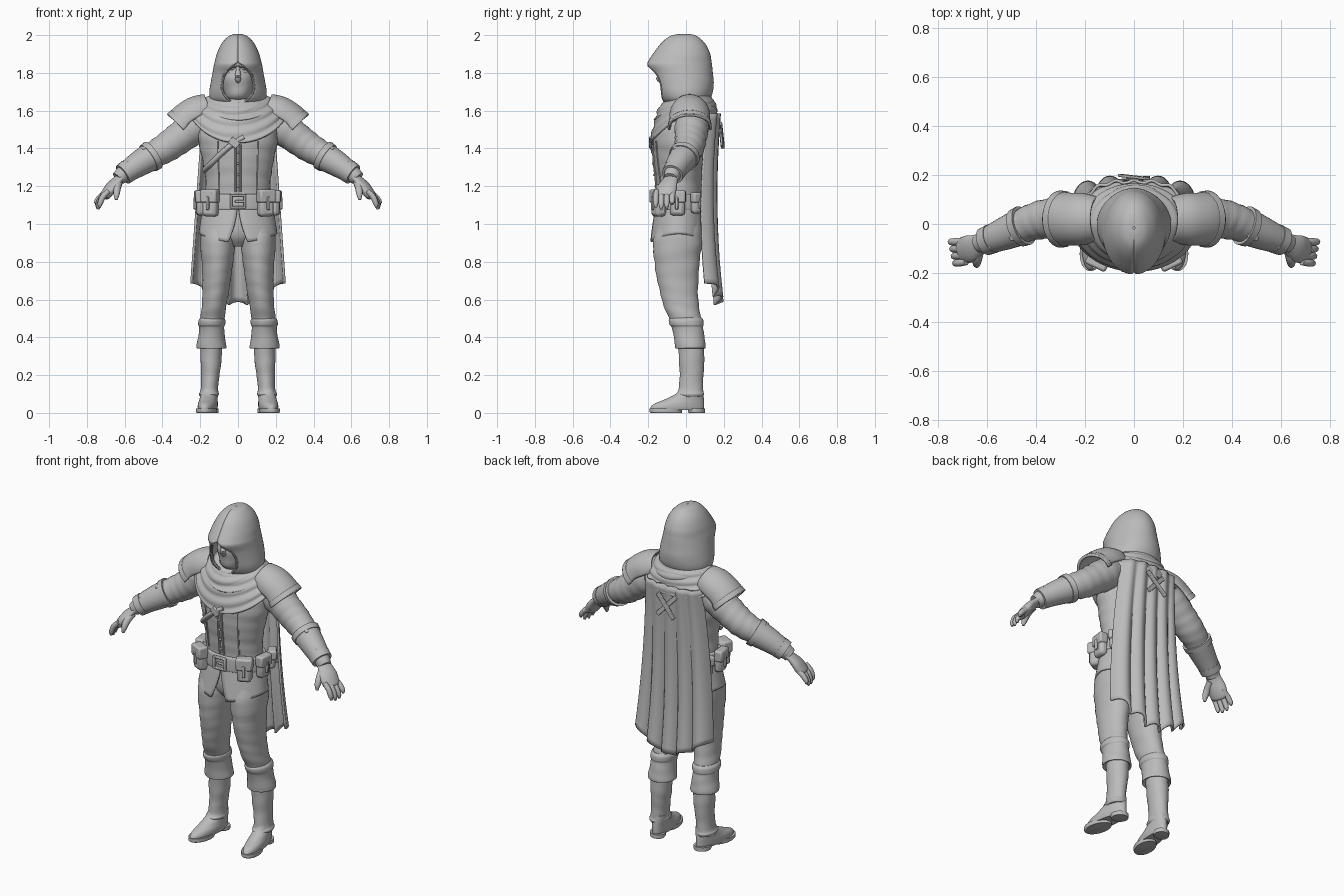
import bpy, bmesh
from math import sin, cos, pi, tau
from mathutils import Vector, Euler

if "Cube" in bpy.data.objects:
    bpy.data.objects.remove(bpy.data.objects["Cube"])

grey = bpy.data.materials.new("clay_grey")
grey.use_nodes = True
grey.diffuse_color = (0.5, 0.5, 0.5, 1)
grey.node_tree.nodes["Principled BSDF"].inputs["Base Color"].default_value = (0.5, 0.5, 0.5, 1)


def finish(name, bm, mirror=False, thick=0, bevel=0):
    bmesh.ops.remove_doubles(bm, verts=bm.verts, dist=0.0003)
    bmesh.ops.recalc_face_normals(bm, faces=bm.faces)
    me = bpy.data.meshes.new(name)
    bm.to_mesh(me)
    bm.free()
    me.materials.append(grey)
    me.polygons.foreach_set("use_smooth", [True] * len(me.polygons))
    me.set_sharp_from_angle(angle=0.75)
    ob = bpy.data.objects.new(name, me)
    bpy.context.collection.objects.link(ob)
    if thick:
        mod = ob.modifiers.new("thickness", "SOLIDIFY")
        mod.thickness, mod.offset = thick, 0
    if bevel:
        mod = ob.modifiers.new("bevel", "BEVEL")
        mod.width, mod.segments = bevel, 2
    if mirror:
        ob.modifiers.new("mirror", "MIRROR").use_mirror_merge = False
    return ob


def loft(name, rows, closed=True, cap=True, **kw):
    bm = bmesh.new()
    grid = [[bm.verts.new(p) for p in row] for row in rows]
    n = len(rows[0])
    for a, b in zip(grid, grid[1:]):
        for i in range(n if closed else n - 1):
            j = (i + 1) % n
            bm.faces.new((a[i], a[j], b[j], b[i]))
    if cap and closed:
        bm.faces.new(grid[0])
        bm.faces.new(grid[-1])
    return finish(name, bm, **kw)


def spline(keys, k=5):
    """Smooth in-between values for a list of key tuples."""
    out = []
    for i in range(len(keys) - 1):
        p0, p1, p2, p3 = (keys[min(max(i + d, 0), len(keys) - 1)] for d in (-1, 0, 1, 2))
        for s in range(k):
            t = s / k
            out.append([b + 0.5 * t * (c - a + t * (2 * a - 5 * b + 4 * c - d + t * (3 * (b - c) + d - a)))
                        for a, b, c, d in zip(p0, p1, p2, p3)])
    return out + [list(keys[-1])]


def ring(z, cx, rx, yf, yb, fold=0, gap=0, n=40, toe=0):
    """Horizontal section; the angle starts at the front, gap opens it there."""
    cy, ry, pts = (yf + yb) / 2, (yb - yf) / 2, []
    for i in range(n):
        a = tau * i / n if not gap else gap + (tau - 2 * gap) * i / (n - 1)
        k = 1 + fold * (sin(z * 75 + 2 * sin(a + z * 9)) + 0.6 * sin(z * 41 - 3 * cos(a)))
        y = cy - ry * k * cos(a)
        pts.append((cx + rx * k * sin(a) - toe * y, y, z))
    return pts


def column(name, keys, fold=0, toe=0, **kw):
    return loft(name, [ring(*k, fold=fold, toe=toe) for k in spline(keys)], **kw)


def tube(name, keys, flat=1, fold=0, n=20, arc=pi, k=5, **kw):
    """Sweep along keys of x, y, z, radius; flat scales the vertical thickness."""
    pts = spline(keys, k)
    pos = [Vector(p[:3]) for p in pts]
    rows = []
    for i, p in enumerate(pts):
        t = (pos[min(i + 1, len(pos) - 1)] - pos[max(i - 1, 0)]).normalized()
        side = t.cross(Vector((0, 0, 1))).normalized()
        up = side.cross(t)
        row = []
        for j in range(n):
            a = tau * j / n if arc == pi else -arc + 2 * arc * j / (n - 1)
            r = p[3] * (1 + fold * sin(i * 1.9 + 2 * sin(a)))
            row.append(pos[i] + up * (r * flat * cos(a)) + side * (r * sin(a)))
        rows.append(row)
    return loft(name, rows, closed=arc == pi, **kw)


def box(name, loc, size, rot=(0, 0, 0), bevel=0.008, **kw):
    bm = bmesh.new()
    bmesh.ops.create_cube(bm, size=1)
    turn = Euler(rot).to_matrix()
    for v in bm.verts:
        v.co = turn @ Vector([c * s for c, s in zip(v.co, size)]) + Vector(loc)
    return finish(name, bm, bevel=bevel, **kw)


def ball(name, loc, size, **kw):
    bm = bmesh.new()
    bmesh.ops.create_uvsphere(bm, u_segments=16, v_segments=10, radius=1)
    for v in bm.verts:
        v.co = Vector([c * s + o for c, s, o in zip(v.co, size, loc)])
    return finish(name, bm, **kw)


# Jacket body
torso = [(1.06, 0, .178, -.15, .095), (1.17, 0, .172, -.152, .085), (1.25, 0, .174, -.16, .085),
         (1.35, 0, .192, -.17, .1), (1.45, 0, .21, -.173, .115), (1.53, 0, .2, -.15, .12),
         (1.6, 0, .15, -.11, .11), (1.66, 0, .08, -.07, .07)]
column("jacket", torso, fold=.009)


def chest_y(x, z):
    """Front surface of the jacket."""
    _, _, rx, yf, yb = min(spline(torso, 12), key=lambda k: abs(k[0] - z))
    return (yf + yb) / 2 - (yb - yf) / 2 * max(0, 1 - (x / rx) ** 2) ** .5


# Jacket skirt, split at the front
rows = []
for i in range(13):
    v = i / 12
    row = []
    for p in ring(0, 0, .178 + .026 * v, -.152 - .036 * v, .095 + .008 * v, gap=.01 + .24 * v * v, n=49):
        c = (p[1] + .04) / .145
        hem = .947 - .042 * c * c
        row.append((p[0], p[1], 1.12 + (hem - 1.12) * v))
    rows.append(row)
loft("jacket_skirt", rows, closed=False, thick=.01)

# Front closing, hem trim and chest strap
for x in (-.012, .012):
    tube("front_placket", [(x, chest_y(x, z) - .001, z, .007) for z in (1.17, 1.25, 1.33, 1.42)], n=8)
for z in (1.2, 1.26, 1.32, 1.38):
    ball("jacket_button", (0, chest_y(0, z) - .007, z), (.007, .006, .007))
tube("side_seam", [(.1 + .03 * (z - 1.17), chest_y(.1, z) - .001, z, .004) for z in (1.18, 1.27, 1.36, 1.44)],
     n=6, mirror=True)
strap = [(.03, 1.46), (-.02, 1.43), (-.08, 1.38), (-.14, 1.32), (-.175, 1.285)]
tube("chest_strap", [(x, chest_y(x, z) - .003, z, .019) for x, z in strap], flat=.8, n=10)
box("strap_buckle", (-.02, chest_y(0, 1.43) - .015, 1.43), (.055, .012, .04), (0, .7, 0), .004)

# Belt with buckle and pouches
belt = [(1.075, 0, .186, -.162, .102), (1.085, 0, .192, -.168, .107),
        (1.15, 0, .189, -.167, .103), (1.16, 0, .182, -.16, .098)]
column("belt", belt)
for s in (-1, 1):
    box("buckle_side", (.036 * s, -.175, 1.12), (.012, .02, .075), bevel=.004)
    box("buckle_bar", (0, -.175, 1.12 + .032 * s), (.075, .02, .012), bevel=.004)
box("buckle_tongue", (.01, -.177, 1.12), (.055, .012, .012), bevel=.004)


def pouch(name, x, y, turn, w, d, h):
    out = Vector((sin(turn), -cos(turn), 0))
    base = Vector((x, y, 1.11))
    box(name, base, (w, d, h), (0, 0, turn), .018, mirror=True)
    box(name + "_flap", base + out * .007 + Vector((0, 0, h * .27)), (w + .01, d, h * .5), (0, 0, turn), .01, mirror=True)
    box(name + "_tab", base + out * (d / 2 + .006), (.016, .014, h * .5), (0, 0, turn), .004, mirror=True)


pouch("front_pouch", .145, -.145, .45, .082, .06, .14)
pouch("side_pouch", .197, -.045, 1.45, .08, .05, .13)
pouch("rear_pouch", .18, .06, 2.2, .07, .045, .11)

# Trousers
column("hips", [(.88, 0, .05, -.1, .05), (.93, 0, .13, -.14, .08), (1.0, 0, .165, -.15, .088), (1.1, 0, .168, -.14, .085)])
column("trouser_leg", [(1.04, .09, .085, -.14, .08), (.92, .105, .094, -.172, .085), (.8, .109, .083, -.168, .072),
                       (.68, .115, .073, -.147, .064), (.58, .125, .066, -.122, .066),
                       (.5, .135, .063, -.09, .08), (.42, .14, .058, -.06, .085)], fold=.014, mirror=True)

# Boots: folded cuff, shaft, foot and sole
column("boot_cuff", [(.505, .137, .06, -.082, .082), (.49, .138, .071, -.092, .092), (.465, .139, .071, -.085, .094),
                     (.452, .139, .066, -.075, .09), (.4, .14, .071, -.064, .098), (.355, .141, .079, -.058, .104),
                     (.342, .141, .075, -.054, .1), (.36, .141, .05, -.03, .08)], fold=.008, mirror=True)
column("boot_shaft", [(.38, .14, .057, -.045, .095), (.27, .143, .055, -.036, .096), (.19, .147, .047, -.034, .092),
                      (.12, .152, .047, -.04, .09), (.1, .154, .053, -.052, .096), (.085, .155, .045, -.04, .09)],
       fold=.014, mirror=True)
column("boot_foot", [(.014, .155, .046, -.185, .092), (.03, .155, .05, -.188, .096), (.05, .155, .05, -.165, .096),
                     (.07, .155, .047, -.115, .095), (.1, .154, .045, -.055, .092), (.13, .152, .043, -.035, .088)],
       toe=.12, mirror=True)
for name, w, yf, yb in (("boot_sole", .053, -.192, -.02), ("boot_heel", .046, .01, .1)):
    column(name, [(0, .155, w - .003, yf + .006, yb), (.006, .155, w, yf, yb), (.024, .155, w, yf, yb)],
           toe=.12, mirror=True)

# Sleeve, bracer and bands
arm = [(.15, .03, 1.56, .075), (.23, .03, 1.515, .09), (.31, .025, 1.455, .084), (.38, .017, 1.405, .079),
       (.45, -.005, 1.365, .07), (.53, -.04, 1.315, .06), (.6, -.068, 1.27, .047), (.635, -.082, 1.24, .037)]
tube("sleeve", arm, fold=.022, n=28, mirror=True)
tube("bracer", [(.455, -.008, 1.36, .077), (.53, -.04, 1.315, .067), (.6, -.068, 1.268, .055)], n=28, mirror=True)
for a, b, r in (((.45, -.006, 1.364), (.475, -.016, 1.348), .083), ((.58, -.06, 1.283), (.61, -.072, 1.262), .061)):
    tube("bracer_band", [(*a, r), (*b, r - .003)], n=24, mirror=True)
box("elbow_plate", (.49, -.04, 1.405), (.05, .05, .022), (0, .55, -.4), .006, mirror=True)
box("wrist_plate", (.6, -.08, 1.315), (.035, .05, .02), (0, .6, -.4), .006, mirror=True)

# Gloved hand
tube("palm", [(.6, -.068, 1.265, .038), (.635, -.083, 1.235, .043), (.67, -.1, 1.195, .056), (.7, -.11, 1.155, .052),
              (.71, -.113, 1.143, .04)], flat=.5, mirror=True)
for i in range(4):
    y, long = -.155 + .029 * i, (.9, 1, .97, .75)[i]
    tube("finger", [(.685, y, 1.175, .014), (.715 + .003 * i, y - .004, 1.175 - .035 * long, .0155),
                    (.73 + .006 * i, y - .005, 1.175 - .075 * long, .0135),
                    (.732 + .006 * i, y - .004, 1.175 - .098 * long, .006)], n=10, mirror=True)
tube("thumb", [(.63, -.1, 1.22, .02), (.64, -.14, 1.19, .02), (.643, -.163, 1.155, .016), (.645, -.17, 1.128, .007)],
     n=12, mirror=True)

# Layered shoulder caps
tube("shoulder_cap", [(.15, .02, 1.61, .085), (.21, .02, 1.585, .1), (.265, .02, 1.55, .102), (.295, .02, 1.515, .107)],
     arc=1.75, n=28, flat=.9, thick=.012, mirror=True)
tube("shoulder_trim", [(.28, .02, 1.53, .108), (.3, .02, 1.51, .111)], arc=1.75, n=28, flat=.9, thick=.012, mirror=True)


# Draped shawl and cowl collar
def drape(name, top, hem, front_drop, back_drop, waves, size):
    rows = []
    for i in range(31):
        t = i / 30
        row = []
        for j in range(64):
            a = tau * j / 64
            c = cos(a)
            f, b = max(0, c), max(0, -c)
            w = 1 + size * sin(t * waves * tau + .8 * sin(2 * a) + .6 * c) * min(1, 4 * t)
            s = t ** .8
            x0, y0, z0 = top[0], top[1] if c > 0 else top[2], top[3] - .05 * f
            x1, y1, z1 = hem[0], hem[1] if c > 0 else hem[2], hem[3] - front_drop * f ** 1.4 - back_drop * b
            row.append(((x0 + (x1 - x0) * s) * w * sin(a), -(y0 + (y1 - y0) * s) * w * c, z0 + (z1 - z0) * t ** 1.25))
        rows.append(row)
    loft(name, rows, cap=False, thick=.012)


drape("shawl", (.11, .115, .115, 1.69), (.255, .188, .178, 1.58), .15, .05, 4, .022)
drape("cowl_collar", (.1, .1, .1, 1.705), (.178, .165, .165, 1.62), .07, .03, 2, .04)

# Head, mask and eyes
column("head", [(1.62, 0, .06, -.06, .06), (1.69, 0, .062, -.105, .05), (1.75, 0, .08, -.12, .07), (1.805, 0, .084, -.122, .08),
                (1.825, 0, .085, -.118, .08), (1.85, 0, .086, -.132, .08), (1.92, 0, .07, -.1, .07)])
column("face_mask", [(1.65, 0, .06, -.09, .04), (1.68, 0, .068, -.122, .05), (1.73, 0, .082, -.132, .06),
                     (1.77, 0, .087, -.137, .06), (1.805, 0, .087, -.128, .06)], fold=.008)
tube("nose", [(0, -.115, 1.84, .008), (0, -.128, 1.81, .012), (0, -.142, 1.775, .017), (0, -.128, 1.755, .012)], n=12)
ball("eye", (.032, -.108, 1.823), (.015, .012, .008), mirror=True)
tube("brow", [(.008, -.13, 1.834, .007), (.035, -.125, 1.842, .009), (.065, -.1, 1.85, .006)], n=8, mirror=True)

# Pointed hood with open face
hood = [(2.0, .004, -.022, -.012, .005), (1.998, .025, -.05, .03, .005), (1.985, .052, -.09, .062, .005),
        (1.95, .083, -.13, .098, .005), (1.9, .106, -.168, .122, .005), (1.86, .117, -.194, .129, .005),
        (1.84, .122, -.2, .132, .2), (1.8, .129, -.178, .136, .53), (1.75, .138, -.163, .141, .64),
        (1.7, .146, -.148, .136, .58), (1.665, .143, -.13, .122, .4), (1.645, .125, -.11, .1, .3)]
loft("hood", [ring(z, 0, w, yf, yb, gap=max(g, .003), n=49) for z, w, yf, yb, g in spline(hood)],
     closed=False, thick=.012)
edge = [(w * sin(g), (yf + yb) / 2 - (yb - yf) / 2 * cos(g), z, .008) for z, w, yf, yb, g in hood[6:]]
tube("hood_edge", edge, n=8, mirror=True)

# Long cape with hanging folds
rows = []
for i in range(33):
    v = i / 32
    row = []
    for j in range(81):
        u = j / 40 - 1
        low = .575 + .12 * abs(u) ** 1.6 + .012 * cos(u * 15)
        y = .148 - .055 * u ** 4 + .025 * (2 * v - 1) ** 2 + .02 * cos(u * 15.7) * (.3 + .7 * v)
        x = u * (.185 + .062 * v) + .012 * v * sin(u * 15.7)
        row.append((x, y, 1.585 + (low - 1.585) * v))
    rows.append(row)
loft("cape", rows, closed=False, thick=.012)

# Crossed straps on the cape
for s in (-1, 1):
    box("cape_strap", (0, .188 + .004 * s, 1.47), (.026, .012, .17), (.08, .75 * s, 0), .003)
